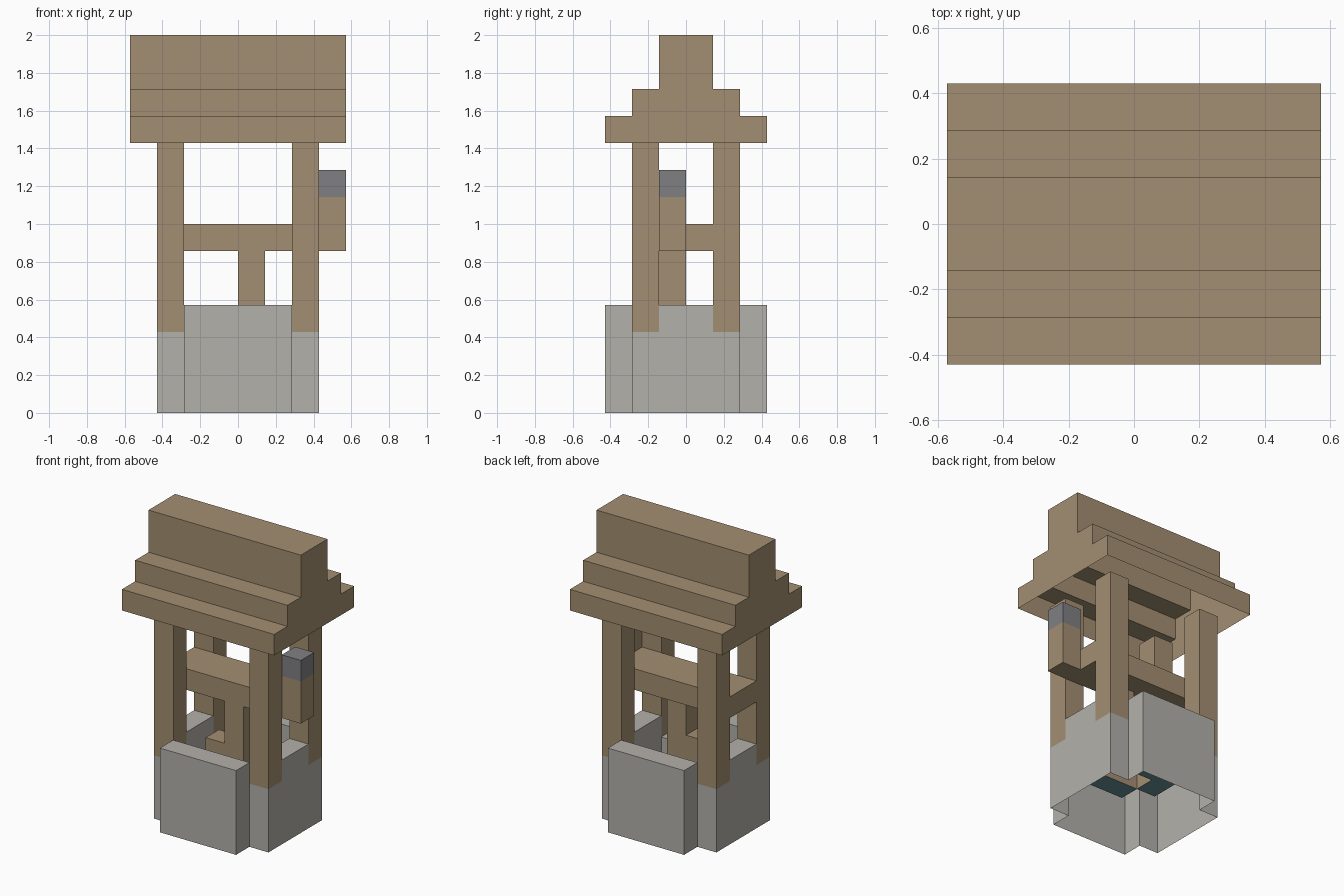
import bpy
import bmesh
import math

if "Cube" in bpy.data.objects:
    bpy.data.objects.remove(bpy.data.objects["Cube"])

U = 1 / 7  # block size: the model is 14 blocks tall


def material(name, srgb):
    m = bpy.data.materials.new(name)
    m.diffuse_color = [((c / 255 + 0.055) / 1.055) ** 2.4 for c in srgb] + [1]
    m.use_nodes = True
    m.node_tree.nodes["Principled BSDF"].inputs["Base Color"].default_value = m.diffuse_color
    return m


WOOD = material("wood", (163, 143, 114))
STONE = material("stone", (180, 177, 170))
IRON = material("dark_grey", (128, 128, 131))
WATER = material("water", (105, 146, 152))

# Each part: name -> (material, boxes as (x0, x1, y0, y1, z0, z1) in blocks)
parts = {}


def part(name, mat, *boxes):
    parts[name] = (mat, boxes)


# Stone well: four walls, plus inner corner blocks one step lower
part("front_wall", STONE, (-2, 2, -3, -2, 0, 4))
part("back_wall", STONE, (-2, 2, 2, 3, 0, 4))
part("left_wall", STONE, (-3, -2, -1, 1, 0, 4))
part("right_wall", STONE, (2, 3, -1, 1, 0, 4))
for sx, side in ((-1, "left"), (1, "right")):
    for sy, end in ((-1, "front"), (1, "back")):
        x0, x1 = sorted((2 * sx, 3 * sx))
        y0, y1 = sorted((sy, 2 * sy))
        i0, i1 = sorted((sx, 2 * sx))
        part(f"{end}_{side}_footing", STONE,
             (x0, x1, y0, y1, 0, 3), (i0, i1, y0, y1, 0, 3))
        part(f"{end}_{side}_post", WOOD, (x0, x1, y0, y1, 3, 10))

# Water: a cross between the corner blocks
part("water", WATER, (-2, 2, -1, 1, 0, 2), (-1, 1, -2, 2, 0, 2))

# Cross beam with side rails, rope and bucket
part("cross_beam", WOOD, (-3, 3, -1, 1, 6, 7))
part("rope", WOOD, (0, 1, -1, 0, 4, 6))
part("bucket", WOOD, (-1, 1, -1, 0, 2, 4))

# Crank on the right
part("crank_arm", WOOD, (3, 4, -1, 0, 6, 8))
part("crank_handle", IRON, (3, 4, -1, 0, 8, 9))

# Stepped roof
part("roof", WOOD, (-4, 4, -3, 3, 10, 11), (-4, 4, -2, 2, 11, 12),
     (-4, 4, -1, 1, 12, 14))


def cells(boxes):
    return {(x, y, z) for x0, x1, y0, y1, z0, z1 in boxes
            for x in range(x0, x1) for y in range(y0, y1) for z in range(z0, z1)}


solid = set().union(*(cells(boxes) for _, boxes in parts.values()))


def build(name, mat, boxes):
    """Skin the blocks, leaving out hidden faces and the open undersides."""
    bm = bmesh.new()
    verts = {}

    def vert(p):
        if p not in verts:
            verts[p] = bm.verts.new([c * U for c in p])
        return verts[p]

    for cell in sorted(cells(boxes)):
        for d in range(3):
            for s in (-1, 1):
                near = list(cell)
                near[d] += s
                open_below = d == 2 and s < 0 and (cell[2] == 0 or name == "roof")
                if tuple(near) in solid or open_below:
                    continue
                quad = []
                for a, b in ((0, 0), (1, 0), (1, 1), (0, 1)):
                    p = list(cell)
                    p[d] += s > 0
                    p[(d + 1) % 3] += a
                    p[(d + 2) % 3] += b
                    quad.append(vert(tuple(p)))
                bm.faces.new(quad if s > 0 else quad[::-1])
    # Merge flat areas into large faces
    bmesh.ops.dissolve_limit(bm, angle_limit=math.radians(1),
                             verts=bm.verts[:], edges=bm.edges[:])
    mesh = bpy.data.meshes.new(name)
    bm.to_mesh(mesh)
    bm.free()
    mesh.materials.append(mat)
    bpy.context.collection.objects.link(bpy.data.objects.new(name, mesh))


for name, (mat, boxes) in parts.items():
    build(name, mat, boxes)
